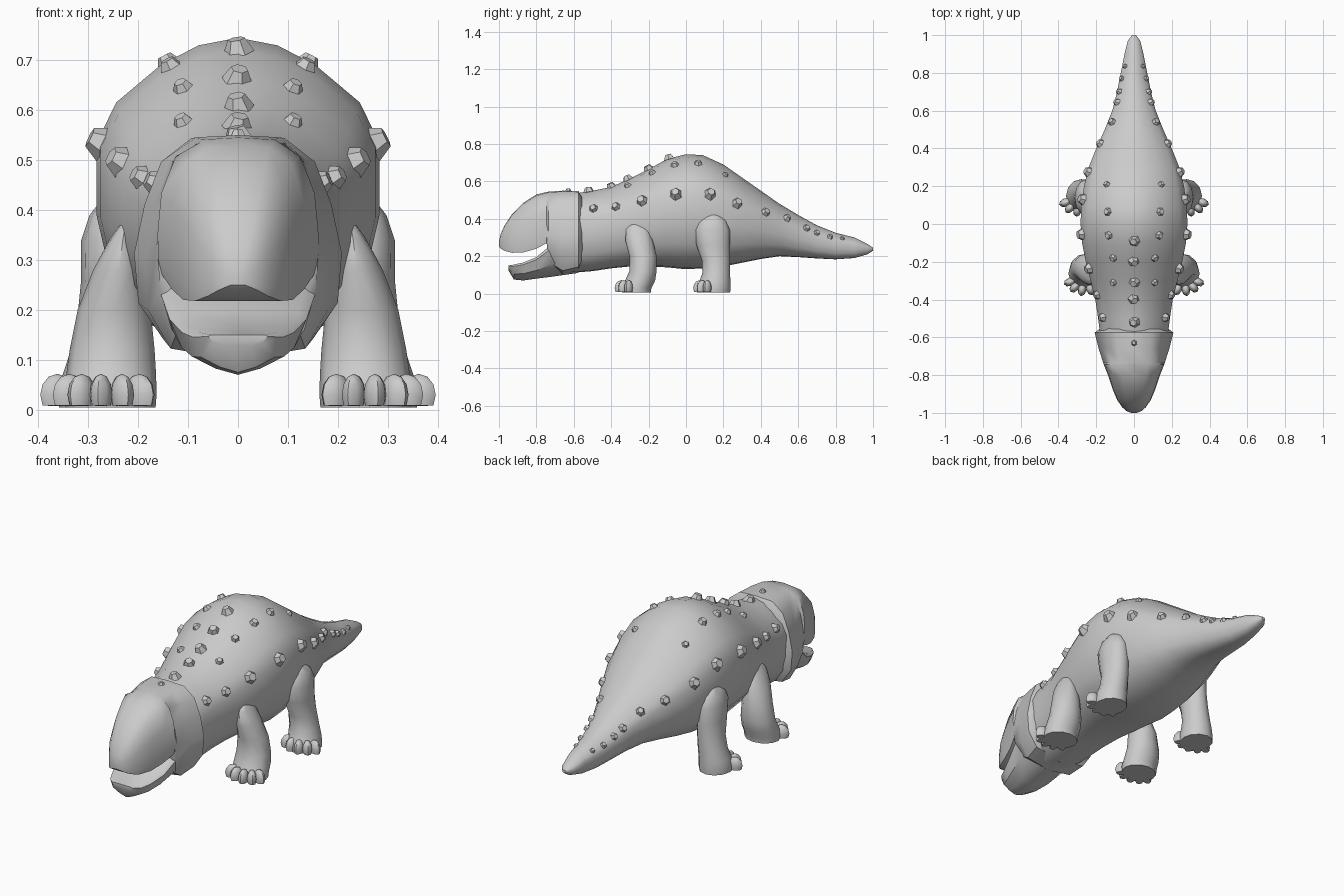
import bpy, bmesh, math
from mathutils import Vector

cube = bpy.data.objects.get("Cube")
if cube:
    bpy.data.objects.remove(cube, do_unlink=True)

grey = bpy.data.materials.new("stone grey")
grey.use_nodes = True
colour = (0.6, 0.6, 0.6, 1)
grey.diffuse_color = colour
grey.node_tree.nodes["Principled BSDF"].inputs["Base Color"].default_value = colour


def finish(name, bm, angle=None):
    bmesh.ops.recalc_face_normals(bm, faces=bm.faces)
    mesh = bpy.data.meshes.new(name)
    bm.to_mesh(mesh)
    bm.free()
    mesh.materials.append(grey)
    ob = bpy.data.objects.new(name, mesh)
    bpy.context.collection.objects.link(ob)
    if angle:
        bpy.ops.object.select_all(action="DESELECT")
        ob.select_set(True)
        bpy.context.view_layer.objects.active = ob
        bpy.ops.object.shade_smooth_by_angle(angle=math.radians(angle))
    return ob


def loft(name, rings, angle=40):
    """Skin a row of equal closed rings and cap both ends."""
    bm = bmesh.new()
    rows = [[bm.verts.new(p) for p in ring] for ring in rings]
    n = len(rows[0])
    for a, b in zip(rows, rows[1:]):
        for i in range(n):
            j = (i + 1) % n
            bm.faces.new((a[i], a[j], b[j], b[i]))
    for row in (rows[0], rows[-1]):
        bm.faces.new(row)
    return finish(name, bm, angle)


def section(y, top, bottom, half, profile):
    """Scale a half profile (top to bottom) and mirror it into a ring."""
    right = [(x * half, y, bottom + z * (top - bottom)) for x, z in profile]
    return right + [(-x, y, z) for x, y, z in right[-2:0:-1]]


# Body and tail
trunk = [(0, 1), (.28, .975), (.55, .91), (.86, .79), (1, .66), (1, .42),
         (.9, .22), (.65, .07), (.3, .01), (0, 0)]
stations = [(-.62, .53, .11, .175), (-.5, .55, .12, .19), (-.4, .57, .135, .205),
            (-.3, .615, .145, .23), (-.2, .665, .145, .255), (-.1, .72, .14, .275),
            (0, .745, .13, .283), (.09, .74, .135, .28), (.2, .69, .145, .265),
            (.3, .62, .165, .24), (.4, .55, .185, .2), (.5, .48, .2, .155),
            (.6, .42, .195, .115), (.7, .365, .188, .09), (.8, .325, .183, .07),
            (.9, .3, .19, .05), (.97, .265, .21, .033), (1, .245, .23, .01)]
body = loft("body", [section(*s, trunk) for s in stations])

# Head with a hooded back edge and an upper lip over the open mouth
skull = [(0, 1), (.45, .99), (.74, .88), (.9, .68), (1, .45), (.96, .22), (.72, .05), (0, 0)]
snout = [(0, 1), (.45, .98), (.78, .87), (.96, .6), (1, .35), (1, .12), (.95, 0), (0, 0)]
head_rings = [section(*s, skull) for s in [
    (-.545, .5, .18, .17), (-.575, .548, .12, .208), (-.66, .55, .1, .187), (-.735, .545, .15, .163)]]
head_rings += [section(*s, snout) for s in [
    (-.745, .543, .27, .16), (-.8, .53, .24, .138), (-.87, .485, .22, .115),
    (-.93, .425, .218, .09), (-.97, .365, .228, .063), (-.99, .32, .24, .04), (-1, .28, .25, .015)]]
head = loft("head", head_rings)

# Lower jaw with a keeled chin
chin = [(0, 1), (.88, 1), (1, .88), (.82, .38), (.4, .13), (0, 0)]
loft("lower_jaw", [section(*s, chin) for s in [
    (-.58, .3, .11, .18), (-.72, .262, .09, .158), (-.8, .195, .08, .137),
    (-.87, .166, .07, .112), (-.92, .155, .075, .09), (-.95, .15, .125, .06)]])


def leg(name, side, levels):
    """Loft ellipses up the leg: height, centre x, centre y, radius x, radius y."""
    n = 12
    loft(name, [[(side * (cx + rx * math.cos(k * math.tau / n)), cy + ry * math.sin(k * math.tau / n), z)
                 for k in range(n)] for z, cx, cy, rx, ry in levels], 50)


def toes(name, side, cx, cy):
    """Five blunt toes fanned around the front of a foot."""
    bm = bmesh.new()
    for k in range(5):
        a = math.radians(-140 + 30 * k)
        geo = bmesh.ops.create_uvsphere(bm, u_segments=8, v_segments=6, radius=1)
        for v in geo["verts"]:
            x, y, z = v.co
            along, across = x * .036, y * .023
            v.co = (side * (cx + .082 * math.cos(a) + along * math.cos(a) - across * math.sin(a)),
                    cy + .062 * math.sin(a) + along * math.sin(a) + across * math.cos(a),
                    max(.008, .03 + z * .042))
    finish(name, bm, 50)


front_levels = [(.375, .225, -.26, .008, .03), (.345, .23, -.26, .025, .06), (.28, .238, -.25, .052, .074),
                (.2, .248, -.23, .073, .073), (.12, .252, -.23, .085, .073), (.07, .254, -.245, .09, .08),
                (.03, .255, -.265, .092, .08), (.005, .255, -.265, .09, .077)]
hind_levels = [(.425, .25, .14, .02, .035), (.39, .255, .14, .042, .075), (.34, .256, .14, .058, .094),
               (.26, .252, .145, .062, .09), (.18, .258, .16, .064, .076), (.11, .268, .162, .07, .074),
               (.07, .275, .155, .076, .082), (.03, .278, .148, .082, .09), (.005, .278, .148, .08, .088)]
for label, side in (("left", 1), ("right", -1)):
    leg("front_leg_" + label, side, front_levels)
    toes("front_toes_" + label, side, .26, -.285)
    leg("hind_leg_" + label, side, hind_levels)
    toes("hind_toes_" + label, side, .285, .135)


def stud(name, target, origin, direction, size):
    """Faceted hexagonal stud seated on the hide where the ray lands."""
    hit, spot, normal, _ = target.ray_cast(Vector(origin), Vector(direction))
    if not hit:
        return
    bm = bmesh.new()
    bmesh.ops.create_cone(bm, cap_ends=True, segments=6, radius1=size, radius2=size * .55, depth=size * .9)
    turn = normal.to_track_quat("Z", "Y")
    for v in bm.verts:
        v.co = spot + turn @ (v.co + Vector((0, 0, size * .2)))
    finish(name, bm)


# Studs along the spine, the back and the flanks
bpy.context.view_layer.update()
down = (0, 0, -1)
stud("crown_stud", head, (0, -.63, 2), down, .018)
for i, y in enumerate((-.52, -.4, -.31, -.2, -.09)):
    stud(f"spine_stud_{i}", body, (0, y, 2), down, .032)
flank = [(-.495, .455, .028), (-.375, .465, .029), (-.235, .497, .036), (-.055, .535, .037),
         (.13, .535, .037), (.275, .485, .033), (.425, .435, .029), (.54, .405, .025),
         (.645, .35, .023), (.7, .325, .02), (.77, .305, .018), (.835, .295, .015)]
for label, side in (("left", 1), ("right", -1)):
    for i, (x, y, size) in enumerate([(.11, -.31, .023), (.11, -.18, .024), (.135, -.06, .026),
                                      (.14, .065, .026), (.145, .21, .02)]):
        stud(f"back_stud_{label}_{i}", body, (side * x, y, 2), down, size)
    for i, (y, z, size) in enumerate(flank):
        stud(f"flank_stud_{label}_{i}", body, (side * 2, y, z), (-side, 0, 0), size)
